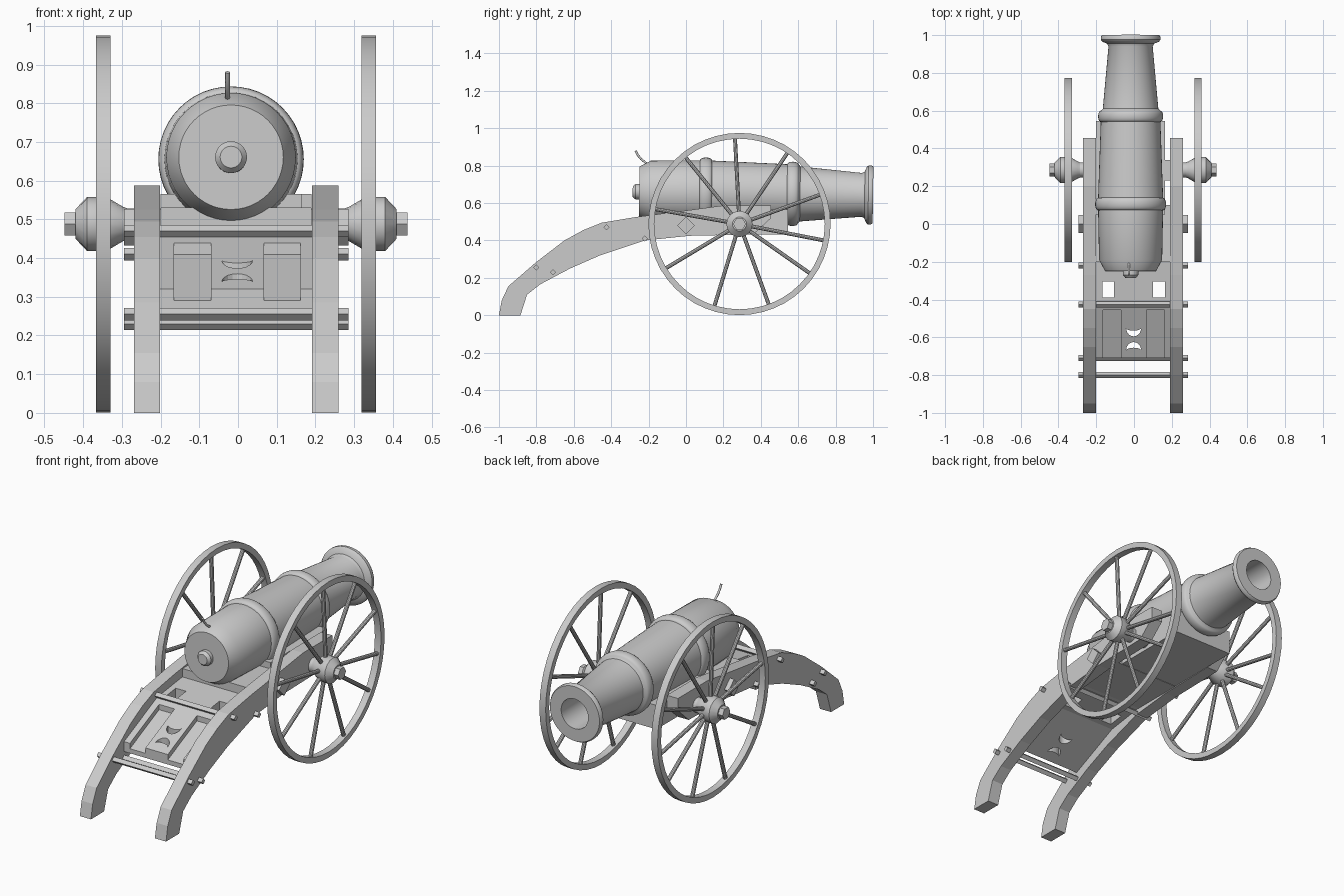
import bpy, bmesh
from math import sin, cos, pi, radians
from mathutils import Vector, Matrix

cube = bpy.data.objects.get("Cube")
if cube:
    bpy.data.objects.remove(cube, do_unlink=True)

grey = bpy.data.materials.new("light grey")
grey.use_nodes = True
colour = (0.6, 0.6, 0.6, 1)
grey.diffuse_color = colour
grey.node_tree.nodes["Principled BSDF"].inputs["Base Color"].default_value = colour

MID = -0.005          # centre plane of the carriage
AXLE = Vector((MID, 0.286, 0.488))


def finish(name, bm, smooth=False):
    bmesh.ops.recalc_face_normals(bm, faces=bm.faces)
    mesh = bpy.data.meshes.new(name)
    bm.to_mesh(mesh)
    bm.free()
    mesh.materials.append(grey)
    obj = bpy.data.objects.new(name, mesh)
    bpy.context.collection.objects.link(obj)
    if smooth:
        bpy.ops.object.select_all(action='DESELECT')
        obj.select_set(True)
        bpy.context.view_layer.objects.active = obj
        bpy.ops.object.shade_smooth_by_angle(angle=radians(35))
    return obj


def prism(name, pts, lo, hi, axis='X'):
    """Extrude a flat outline: (y, z) along X, or (x, y) along Z."""
    bm = bmesh.new()
    place = (lambda p, t: (t, *p)) if axis == 'X' else (lambda p, t: (*p, t))
    face = bm.faces.new([bm.verts.new(place(p, lo)) for p in pts])
    out = bmesh.ops.extrude_face_region(bm, geom=[face])
    move = Vector(place((0, 0), hi - lo))
    bmesh.ops.translate(bm, vec=move, verts=[v for v in out["geom"] if isinstance(v, bmesh.types.BMVert)])
    return finish(name, bm)


def box(name, x, y, z):
    return prism(name, [(y[0], z[0]), (y[1], z[0]), (y[1], z[1]), (y[0], z[1])], *x)


def lathe(name, profile, origin, direction, sides, closed=False, smooth=True):
    """Spin (radius, distance) points around a direction."""
    bm = bmesh.new()
    turn = Matrix.Translation(origin) @ Vector(direction).to_track_quat('Z', 'Y').to_matrix().to_4x4()
    rings = []
    for r, d in profile:
        n = sides if r > 0 else 1
        rings.append([bm.verts.new(turn @ Vector((r * cos(2 * pi * i / sides), r * sin(2 * pi * i / sides), d)))
                      for i in range(n)])
    pairs = list(zip(rings, rings[1:])) + ([(rings[-1], rings[0])] if closed else [])
    for a, b in pairs:
        for i in range(sides):
            j = (i + 1) % sides
            quad = [a[i % len(a)], a[j % len(a)], b[j % len(b)], b[i % len(b)]]
            bm.faces.new(list(dict.fromkeys(quad)))
    return finish(name, bm, smooth)


def rod(name, start, end, radius, sides, smooth=False):
    start, end = Vector(start), Vector(end)
    length = (end - start).length
    return lathe(name, [(0, 0), (radius, 0), (radius, length), (0, length)], start, end - start, sides, smooth=smooth)


def cut(obj, cutters):
    for c in cutters:
        m = obj.modifiers.new("cut", 'BOOLEAN')
        m.operation, m.solver, m.object = 'DIFFERENCE', 'EXACT', c
    bpy.context.view_layer.update()
    graph = bpy.context.evaluated_depsgraph_get()
    mesh = bpy.data.meshes.new_from_object(obj.evaluated_get(graph))
    obj.modifiers.clear()
    obj.data = mesh
    for c in cutters:
        bpy.data.objects.remove(c, do_unlink=True)


def bulge(centre, half, base, rise):
    return [(base + rise * sin(pi * i / 8), centre - half * cos(pi * i / 8)) for i in range(9)]


# Barrel with knob, two reinforcing rings, flared muzzle and bore
profile = [(0, -.285), (.028, -.285), (.041, -.27), (.041, -.25), (.135, -.25), (.167, -.19)]
profile += bulge(.105, .033, .172, .016) + bulge(.57, .03, .158, .014)
profile += [(.147, .61), (.117, .94), (.125, .955), (.15, .965), (.158, .975),
            (.158, .99), (.152, 1), (.083, 1), (.083, .6), (0, .6)]
lathe("barrel", profile, (-.018, 0, .657), (0, 1, -.014), 48)

# Fuse
curve = bpy.data.curves.new("fuse", 'CURVE')
curve.dimensions = '3D'
curve.bevel_depth = .006
curve.use_fill_caps = True
spline = curve.splines.new('POLY')
path = [(-.19, .80), (-.215, .815), (-.24, .835), (-.258, .857), (-.27, .88)]
spline.points.add(len(path) - 1)
for point, (y, z) in zip(spline.points, path):
    point.co = (-.027, y, z, 1)
curve.materials.append(grey)
bpy.context.collection.objects.link(bpy.data.objects.new("fuse", curve))

# Carriage cheeks, wheels, hubs and spokes on both sides
cheek = [(-1, 0), (-.885, 0), (-.85, .11), (-.78, .165), (-.62, .25), (-.46, .32), (-.22, .4), (.02, .425),
         (.36, .432), (.455, .52), (.455, .587), (.2, .587), (0, .56), (-.27, .525), (-.45, .495),
         (-.55, .455), (-.65, .4), (-.8, .285), (-.95, .155), (-.985, .08)]
spoke_angles = [93, 56, 20, -11, -35, -70, -107, -149, 170, 129]
hub = [(0, .28), (.04, .28), (.045, .293), (.07, .335), (.07, .385), (.038, .415), (0, .415)]
for side, s in (("right", -1), ("left", 1)):
    prism(side + "_cheek", cheek, *sorted((MID + s * .196, MID + s * .264)))
    lathe(side + "_wheel_rim", [(.456, .324), (.487, .324), (.487, .362), (.456, .362)],
          AXLE, (s, 0, 0), 48, closed=True)
    lathe(side + "_hub", hub, AXLE, (s, 0, 0), 16)
    rod(side + "_axle_nut", AXLE + Vector((s * .4, 0, 0)), AXLE + Vector((s * .443, 0, 0)), .034, 6)
    for a in spoke_angles:
        ray = Vector((0, cos(radians(a)), sin(radians(a))))
        base = AXLE + Vector((s * .343, 0, 0))
        rod(side + "_spoke", base + ray * .04, base + ray * .465, .011, 10, True)

# Axle and trunnion blocks
rod("axle", AXLE - Vector((.3, 0, 0)), AXLE + Vector((.3, 0, 0)), .04, 16, True)
box("trunnion", (-.2, .19), (.23, .34), (.46, .565))

# Cross bars through the cheeks
for y, z, r in ((0, .48, .047), (-.22, .41, .016), (-.425, .47, .016), (-.71, .23, .016), (-.8, .255, .016)):
    rod("cross_bar", (MID - .29, y, z), (MID + .29, y, z), r, 4)

# Bed under the barrel
box("front_bed", (-.2, .165), (.05, .545), (.432, .565))
box("rear_bed", (-.2, .19), (-.2, .1), (.43, .53))

# Upper trail plate with two square windows
upper = prism("upper_plate", [(-.42, .4), (-.19, .435), (-.19, .485), (-.42, .455)], -.202, .193)
cut(upper, [box("window_cutter", (x, x + .063), (-.39, -.305), (.3, .6)) for x in (-.168, .1)])

# Lower trail plate with two sunken panels and two crescent holes
lower = prism("lower_plate", [(-.71, .265), (-.42, .4), (-.42, .455), (-.71, .32)], -.202, .193)
cutters = [prism("panel_cutter", [(-.73, .281), (-.455, .409), (-.455, .55), (-.73, .45)], x, x + .095)
           for x in (-.165, .067)]
for y, up in ((-.55, -1), (-.67, 1)):
    outer = [(-.002 + .04 * cos(pi * i / 10), y + up * .045 * sin(pi * i / 10)) for i in range(11)]
    inner = [(-.002 - .04 * cos(pi * i / 10), y + up * .015 * sin(pi * i / 10)) for i in range(1, 10)]
    cutters.append(prism("crescent_cutter", outer + inner, .2, .6, 'Z'))
cut(lower, cutters)
